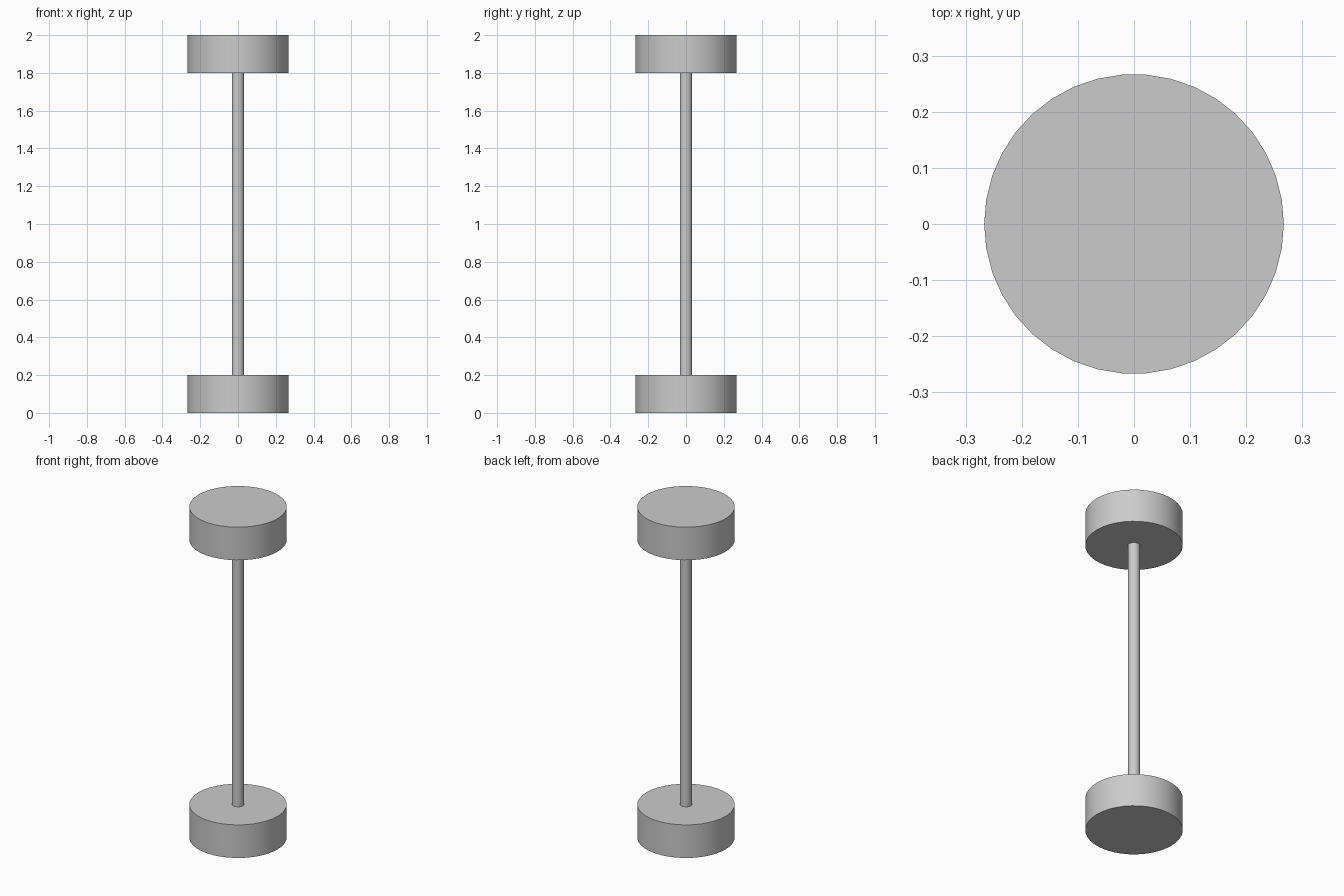
import bpy
import math

default_cube = bpy.data.objects.get("Cube")
if default_cube:
    bpy.data.objects.remove(default_cube, do_unlink=True)

# Single plain grey
GREY = (0.6, 0.6, 0.6, 1.0)
grey = bpy.data.materials.new("plain_grey")
grey.use_nodes = True
grey.diffuse_color = GREY
grey.node_tree.nodes["Principled BSDF"].inputs["Base Color"].default_value = GREY

SIDES = 38
HEIGHT = 2.0
WEIGHT_HEIGHT = 0.2
WEIGHT_RADIUS = 0.267
ROD_RADIUS = 0.033
INSET = 0.001  # keeps the rod caps just inside the weights


def upright_cylinder(name, radius, bottom, top):
    bpy.ops.mesh.primitive_cylinder_add(
        vertices=SIDES, radius=radius, depth=top - bottom,
        location=(0, 0, (bottom + top) / 2), rotation=(0, 0, math.pi / 2))
    part = bpy.context.object
    part.name = name
    part.data.materials.append(grey)
    bpy.ops.object.shade_smooth_by_angle(angle=math.radians(30))
    return part


# Two end weights joined by a rod that runs through both
upright_cylinder("lower_weight", WEIGHT_RADIUS, 0, WEIGHT_HEIGHT)
upright_cylinder("upper_weight", WEIGHT_RADIUS, HEIGHT - WEIGHT_HEIGHT, HEIGHT)
upright_cylinder("rod", ROD_RADIUS, INSET, HEIGHT - INSET)
